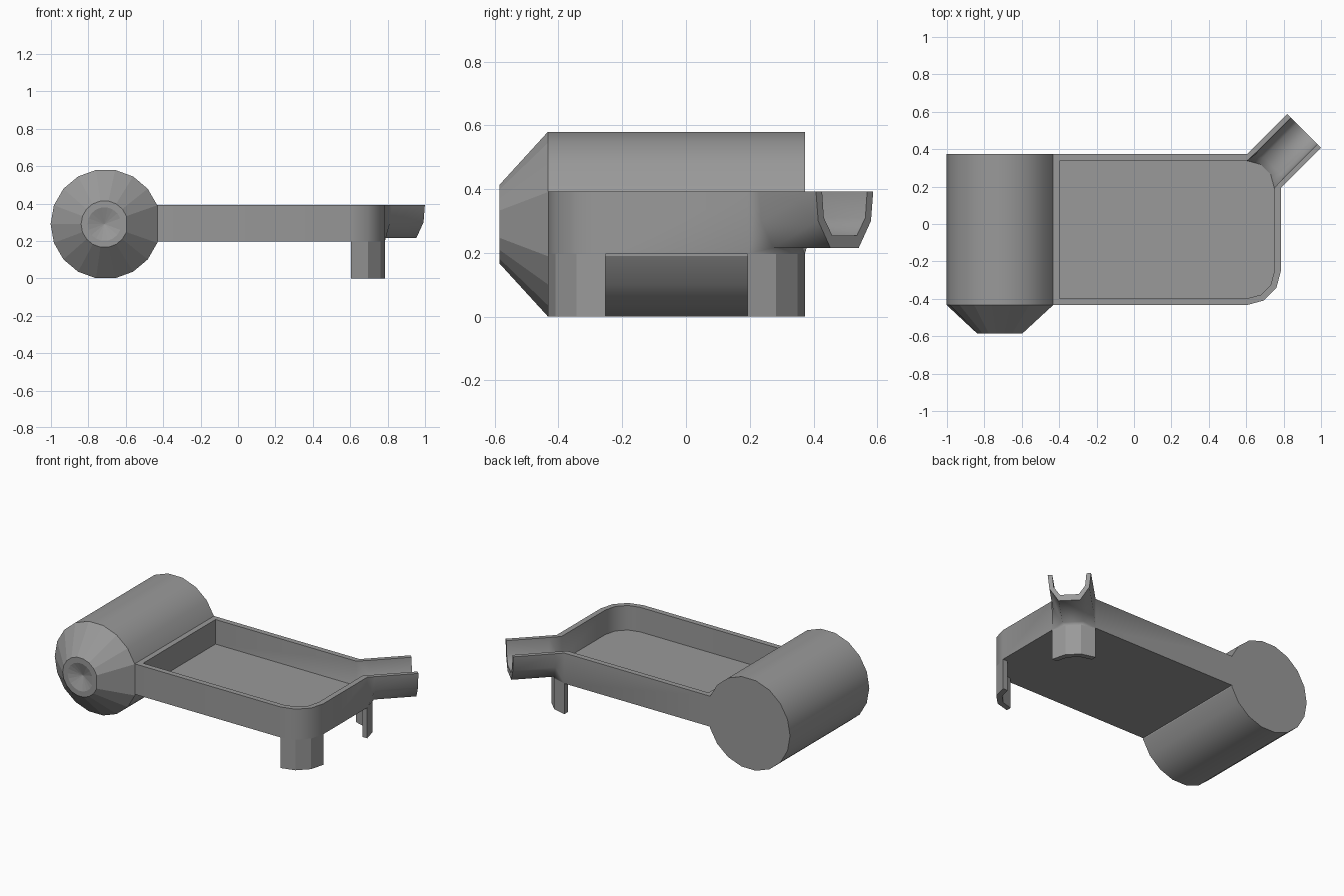
import bpy, bmesh
from math import sin, cos, radians, sqrt

if "Cube" in bpy.data.objects:
    bpy.data.objects.remove(bpy.data.objects["Cube"])

X0, X1, Y0, Y1 = -0.432, 0.785, -0.433, 0.373   # tray outline
Z0, ZF, ZT = 0.197, 0.235, 0.393                # underside, tray floor, rim
R, T = 0.18, 0.035                              # corner radius, wall thickness
CX, CYB, CYF = X1 - R, Y1 - R, Y0 + R           # corner centres

grey = bpy.data.materials.new("dark_grey")
grey.diffuse_color = (0.32, 0.32, 0.32, 1)
grey.use_nodes = True
grey.node_tree.nodes["Principled BSDF"].inputs["Base Color"].default_value = grey.diffuse_color


def finish(name, bm):
    bmesh.ops.remove_doubles(bm, verts=bm.verts, dist=1e-5)
    bmesh.ops.recalc_face_normals(bm, faces=bm.faces)
    me = bpy.data.meshes.new(name)
    bm.to_mesh(me)
    bm.free()
    me.materials.append(grey)
    ob = bpy.data.objects.new(name, me)
    bpy.context.collection.objects.link(ob)
    return ob


def smooth(ob, angle):
    bpy.ops.object.select_all(action='DESELECT')
    ob.select_set(True)
    bpy.context.view_layer.objects.active = ob
    bpy.ops.object.shade_smooth_by_angle(angle=radians(angle))


def keep_flat(ob, test):
    """Flat shading with sharp borders for the faces that pass the test."""
    me = ob.data
    keys = set()
    for p in me.polygons:
        if test(p):
            p.use_smooth = False
            keys.update(p.edge_keys)
    for e in me.edges:
        if e.key in keys:
            e.use_edge_sharp = True


def face(bm, pts):
    return bm.faces.new([bm.verts.new(p) for p in pts])


def bridge(bm, a, b, closed=False):
    n = len(a)
    return [face(bm, (a[i], a[(i + 1) % n], b[(i + 1) % n], b[i]))
            for i in range(n if closed else n - 1)]


def arc(cy, r, a0, a1):
    return [(CX + r * cos(radians(a0 + (a1 - a0) * i / 3)),
             cy + r * sin(radians(a0 + (a1 - a0) * i / 3))) for i in range(4)]


def at(pts, z):
    return [(x, y, z) for x, y in pts]


# Roller: 18-sided profile with the vertex against the tray left out
def ring(r, y, cx=-0.714):
    return [(cx + r * cos(radians(20 * i)), y, 0.29 + r * sin(radians(20 * i)))
            for i in range(1, 18)]


bm = bmesh.new()
rings = [ring(0.294, Y1, -0.708), ring(0.294, Y0, -0.708),
         ring(0.125, -0.585), ring(0.09, -0.585)]
face(bm, rings[0])
for a, b in zip(rings, rings[1:]):
    bridge(bm, a, b, True)
tip = rings[-1]                          # shallow conical dent in the nozzle
for i in range(len(tip)):
    face(bm, (tip[i], tip[(i + 1) % len(tip)], (-0.714, -0.555, 0.29)))
roller = finish("barrel_with_nozzle", bm)
smooth(roller, 30)
keep_flat(roller, lambda p: Y0 - 0.01 > p.center.y)

# Tray walls and floor
bm = bmesh.new()
outer = [(CX, Y1), (X0, Y1), (X0, Y0)] + arc(CYF, R, -90, 0) + [(X1, CYB)]
inner = ([(CX, Y1 - T), (X0 + T, Y1 - T), (X0 + T, Y0 + T)]
         + arc(CYF, R - T, -90, 0) + [(X1 - T, CYB)])
out_arc, in_arc = arc(CYB, R, 90, 0), arc(CYB, R - T, 90, 0)
strips = [at(outer, Z0), at(outer, ZT), at(inner, ZT), at(inner, ZF)]
for a, b in zip(strips, strips[1:]):
    bridge(bm, a, b)
face(bm, at(outer + out_arc[3:0:-1][1:], Z0))
face(bm, at(inner + in_arc[3:0:-1][1:], ZF))


# Pouring channel lofted from the open back right corner
def section(s, half):
    pts = [(-h, z) for h, z in half] + [(h, z) for h, z in reversed(half)]
    mx, my, k = CX + R / 2, CYB + R / 2, 1 / sqrt(2)
    return [(mx + (s + w) * k, my + (s - w) * k, z) for w, z in pts]


U_OUT = [(0.127, ZT), (0.117, 0.3), (0.063, 0.216)]
U_IN = [(0.1, ZT), (0.092, 0.31), (0.055, 0.255)]


def corner(pts, z):
    return at(pts[:1], ZT) + at(pts, z) + at(pts[-1:], ZT)


so = [corner(out_arc, Z0), section(0.05, U_OUT), section(0.303, U_OUT)]
si = [corner(in_arc, ZF), section(0.05, U_IN), section(0.303, U_IN)]
for s in (so, si):
    for a, b in zip(s, s[1:]):
        bridge(bm, a, b)
bridge(bm, so[-1], si[-1])
for e in (0, -1):
    bridge(bm, [s[e] for s in so], [s[e] for s in si])
tray = finish("tray_with_spout", bm)
smooth(tray, 65)
keep_flat(tray, lambda p: len(p.vertices) > 4)

# Curved legs under the two right corners
for name, cy, a0 in (("front_leg", CYF, -90), ("back_leg", CYB, 0)):
    bm = bmesh.new()
    foot = arc(cy, R, a0, a0 + 90) + arc(cy, R - T, a0 + 90, a0)
    bridge(bm, at(foot, 0), at(foot, Z0), True)
    o, i = foot[:4], foot[:3:-1]
    for z in (0, Z0):
        bridge(bm, at(o, z), at(i, z))
    finish(name, bm)
